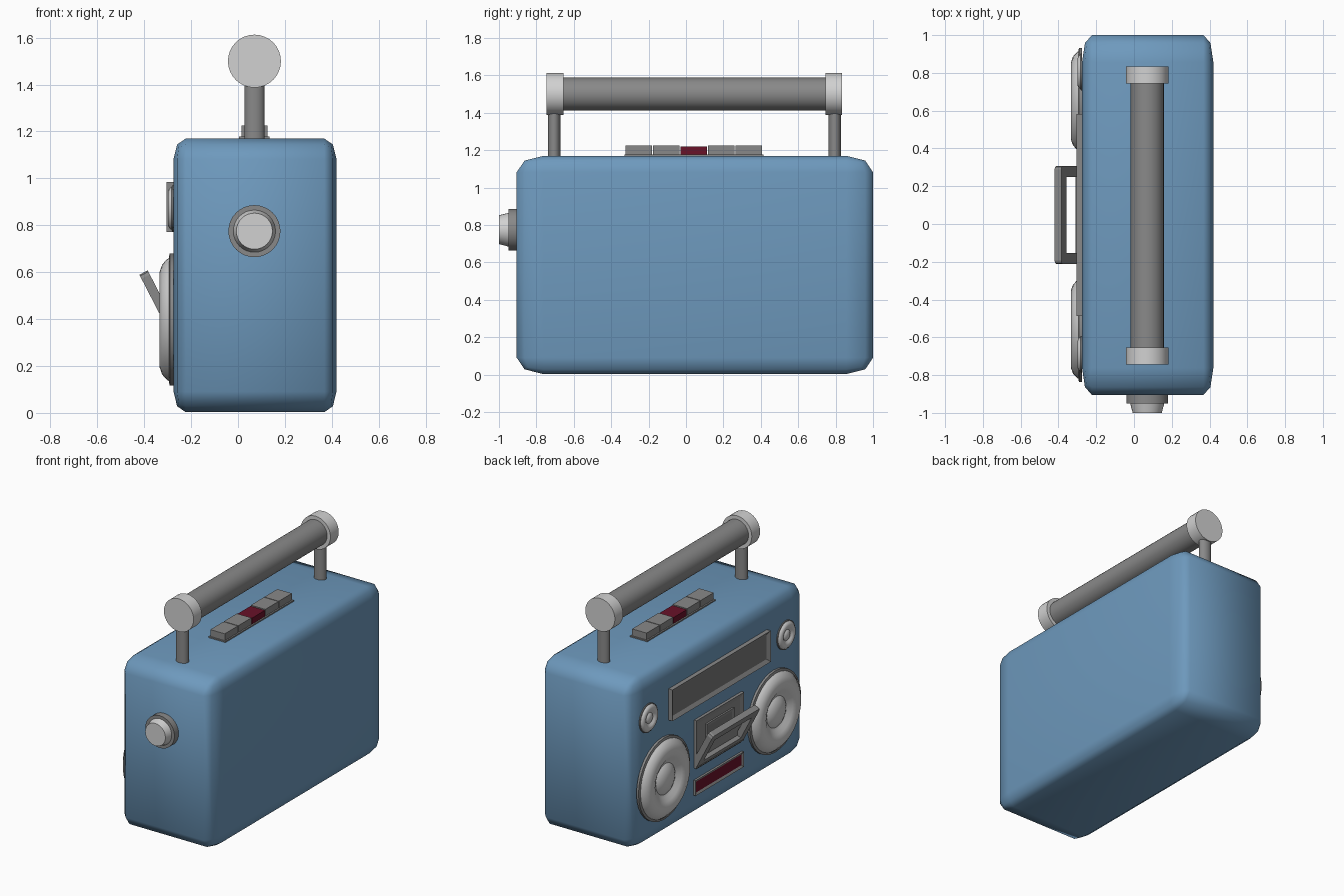
import bpy, bmesh, math
from mathutils import Matrix, Vector

if "Cube" in bpy.data.objects:
    bpy.data.objects.remove(bpy.data.objects["Cube"], do_unlink=True)


def material(name, r, g, b):
    m = bpy.data.materials.new(name)
    m.use_nodes = True
    m.diffuse_color = (r, g, b, 1)
    m.node_tree.nodes["Principled BSDF"].inputs["Base Color"].default_value = (r, g, b, 1)
    return m


BLUE = material("blue", 0.155, 0.32, 0.51)
GRAY = material("gray", 0.25, 0.25, 0.25)
DARK = material("dark_gray", 0.19, 0.19, 0.19)
SILVER = material("silver", 0.64, 0.64, 0.64)
RED = material("dark_red", 0.14, 0.006, 0.022)

MID_Y = 0.0475      # centre of the case along its length
FACE_X = -0.275     # speaker side of the case
AXIS_X = 0.07       # line of handle, buttons and knob
TO_FRONT = Matrix.Rotation(-math.pi / 2, 4, "Y")
TO_END = Matrix.Rotation(math.pi / 2, 4, "X")


def finish(name, bm, mats, smooth_angle=None):
    bmesh.ops.recalc_face_normals(bm, faces=bm.faces[:])
    mesh = bpy.data.meshes.new(name)
    bm.to_mesh(mesh)
    bm.free()
    ob = bpy.data.objects.new(name, mesh)
    bpy.context.collection.objects.link(ob)
    for m in mats:
        mesh.materials.append(m)
    if smooth_angle:
        bpy.ops.object.select_all(action="DESELECT")
        ob.select_set(True)
        bpy.context.view_layer.objects.active = ob
        bpy.ops.object.shade_smooth_by_angle(angle=math.radians(smooth_angle))
    return ob


def cube(size):
    bm = bmesh.new()
    bmesh.ops.create_cube(bm, size=1)
    bmesh.ops.scale(bm, vec=size, verts=bm.verts)
    return bm


def box(name, centre, size, mat):
    bm = cube(size)
    bmesh.ops.translate(bm, vec=centre, verts=bm.verts)
    return finish(name, bm, [mat])


def lathe(name, profile, centre, mat, turn=Matrix(), steps=32, stretch=(1, 1, 1)):
    """Revolve (radius, height) points about z, then turn and place the part."""
    bm = bmesh.new()
    verts = [bm.verts.new((r, 0, h)) for r, h in profile]
    edges = [bm.edges.new(pair) for pair in zip(verts, verts[1:])]
    bmesh.ops.spin(bm, geom=verts + edges, cent=(0, 0, 0), axis=(0, 0, 1),
                   angle=math.tau, steps=steps, use_duplicate=False)
    bmesh.ops.remove_doubles(bm, verts=bm.verts, dist=0.0005)
    bmesh.ops.scale(bm, vec=stretch, verts=bm.verts)
    bmesh.ops.transform(bm, matrix=Matrix.Translation(Vector(centre)) @ turn, verts=bm.verts)
    return finish(name, bm, [mat], 40)


def rod(name, radius, length, centre, mat, turn=Matrix(), stretch=(1, 1, 1)):
    h = length / 2
    return lathe(name, [(0, -h), (radius, -h), (radius, h), (0, h)], centre, mat, turn,
                 stretch=stretch)


def framed_panel(name, z, width, height, depth, border, recess, inner):
    """Box on the speaker side with a sunken, separately coloured window."""
    bm = cube((depth, width, height))
    face = min(bm.faces, key=lambda f: f.calc_center_median().x)
    bmesh.ops.inset_region(bm, faces=[face], thickness=border)
    bmesh.ops.translate(bm, vec=(recess, 0, 0), verts=face.verts)
    face.material_index = 1
    bmesh.ops.translate(bm, vec=(FACE_X - depth / 2, MID_Y, z), verts=bm.verts)
    return finish(name, bm, [GRAY, inner])


# Case: bevelled before stretching so the rounding follows the proportions
bm = cube((1, 1, 1))
bmesh.ops.bevel(bm, geom=bm.edges[:], offset=0.075, segments=2, profile=0.5, affect="EDGES")
bmesh.ops.scale(bm, vec=(0.695, 1.905, 1.167), verts=bm.verts)
bmesh.ops.translate(bm, vec=(0.0725, MID_Y, 0.5865), verts=bm.verts)
finish("case", bm, [BLUE], 60)

# Carrying handle
HANDLE_Y = 0.045
rod("handle_bar", 0.088, 1.45, (AXIS_X, HANDLE_Y, 1.5), GRAY, TO_END)
for side, label in ((1, "back"), (-1, "front")):
    rod("handle_cap_" + label, 0.113, 0.09, (AXIS_X, HANDLE_Y + side * 0.745, 1.5), SILVER, TO_END)
    rod("handle_post_" + label, 0.043, 0.28, (AXIS_X, HANDLE_Y + side * 0.75, 1.28), GRAY,
        stretch=(1, 0.77, 1))

# Row of push buttons
box("button_base", (AXIS_X, 0.0425, 1.17), (0.13, 0.745, 0.016), GRAY)
for i in range(-2, 3):
    middle = i == 0
    box("button_%d" % (i + 3), (AXIS_X, 0.0425 + i * 0.147, 1.192 if middle else 1.195),
        (0.11, 0.142, 0.056 if middle else 0.06), RED if middle else GRAY)

# Tuning knob on the end
rod("knob_collar", 0.111, 0.06, (AXIS_X, -0.92, 0.775), GRAY, TO_END)
lathe("knob", [(0, 0), (0.09, 0), (0.077, 0.05), (0, 0.05)], (AXIS_X, -0.95, 0.775),
      SILVER, TO_END)

# Speakers: rolled surround, sunken cone and centre dome
CONE = [(0.272, 0.008), (0.255, 0.03), (0.235, 0.048), (0.205, 0.059), (0.175, 0.059),
        (0.145, 0.048), (0.12, 0.03), (0.105, 0.024), (0.095, 0.032), (0.07, 0.046),
        (0.035, 0.054), (0, 0.056)]


def speaker(name, y, z, size, depth):
    at = (FACE_X, y, z)
    rim = 0.281 * size
    lathe(name + "_rim", [(0, 0), (rim, 0), (rim, 0.016 * depth), (0.265 * size, 0.02 * depth)],
          at, GRAY, TO_FRONT)
    lathe(name, [(r * size, h * depth) for r, h in CONE], at, SILVER, TO_FRONT, 40)


for side, label in ((1, "back"), (-1, "front")):
    speaker("speaker_" + label, MID_Y + side * 0.604, 0.398, 1, 1)
    speaker("tweeter_" + label, MID_Y + 0.01 + side * 0.748, 0.872, 0.35, 0.4)

# Display, cassette bay and indicator
framed_panel("display", 0.878, 1.07, 0.215, 0.03, 0.034, 0.016, DARK)
framed_panel("cassette_bay", 0.5, 0.52, 0.33, 0.02, 0.045, 0.01, GRAY)
framed_panel("cassette_window", 0.53, 0.3, 0.14, 0.022, 0.025, 0.004, DARK)
framed_panel("indicator", 0.2, 0.525, 0.105, 0.015, 0.022, 0.008, RED)

# Open cassette door: a tilted frame hinged at its lower edge
bm = cube((0.04, 0.52, 0.3))
bm.normal_update()
upright = [e for e in bm.edges if abs(e.verts[0].co.x - e.verts[1].co.x) > 0.01]
bmesh.ops.bevel(bm, geom=upright, offset=0.02, segments=2, profile=0.5, affect="EDGES")
bm.normal_update()
sides = [f for f in bm.faces if abs(f.normal.x) > 0.9]
bmesh.ops.inset_individual(bm, faces=sides, thickness=0.06)
rims = [e for f in sides for e in f.edges]
bmesh.ops.delete(bm, geom=sides, context="FACES_ONLY")
bmesh.ops.bridge_loops(bm, edges=rims)
tilt = Matrix.Rotation(math.radians(-27.3), 4, "Y")
bmesh.ops.transform(bm, matrix=Matrix.Translation((-0.334, MID_Y, 0.465)) @ tilt, verts=bm.verts)
finish("cassette_door", bm, [GRAY])
